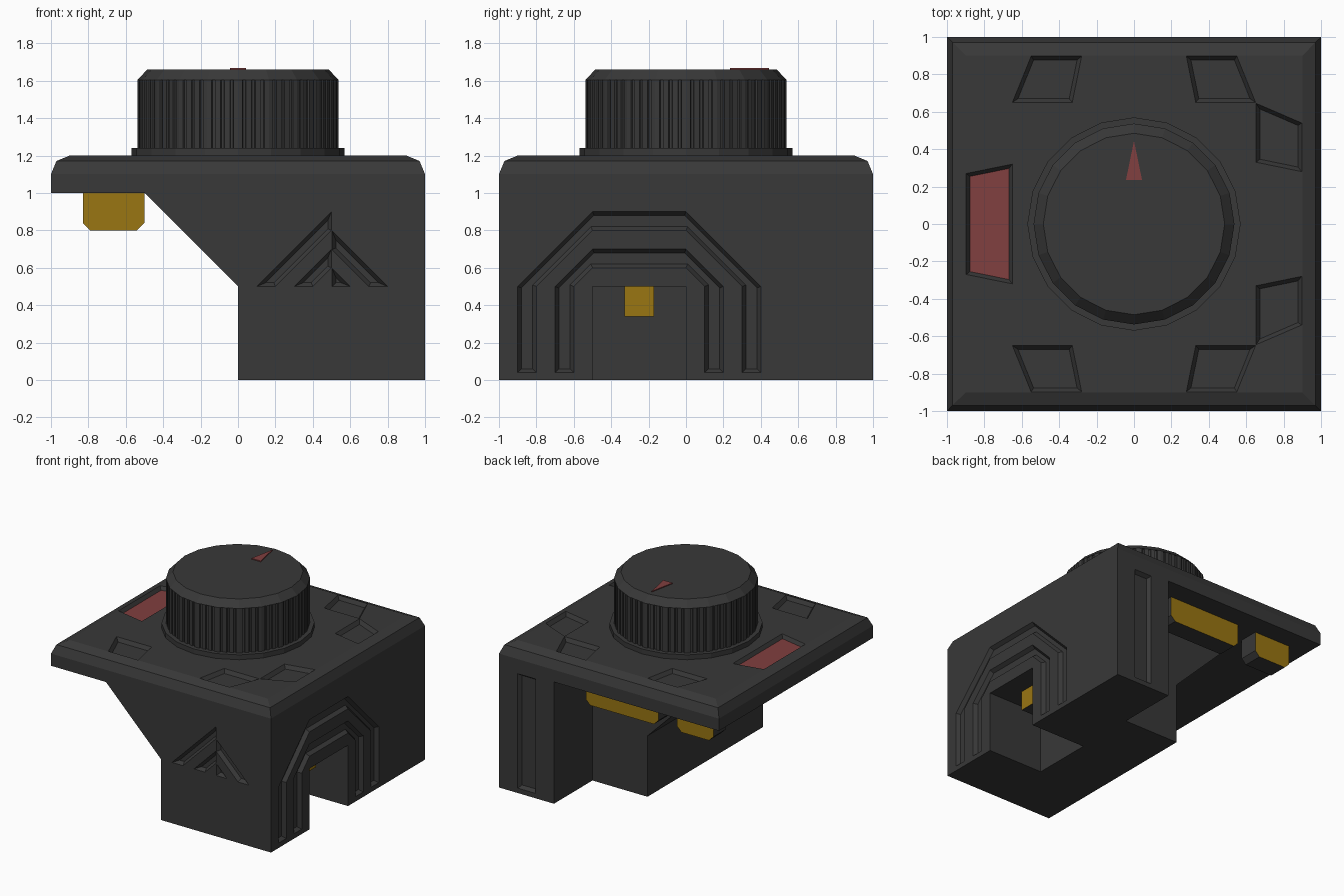
import bpy, bmesh, math
from mathutils import Vector

if "Cube" in bpy.data.objects:
    bpy.data.objects.remove(bpy.data.objects["Cube"])


def material(name, rgb):
    m = bpy.data.materials.new(name)
    m.diffuse_color = (*rgb, 1)
    m.use_nodes = True
    m.node_tree.nodes["Principled BSDF"].inputs["Base Color"].default_value = m.diffuse_color
    return m


DARK = material("dark_grey", (0.04, 0.04, 0.04))
RED = material("red", (0.22, 0.05, 0.05))
YELLOW = material("yellow", (0.32, 0.18, 0.006))

# Drawing planes: (u, v, outward) -> world position
TOP = lambda u, v, w: (u, v, 1.2 + w)
RIGHT = lambda u, v, w: (1 + w, u, v)
FRONT = lambda u, v, w: (u, -1 - w, v)
BACK = lambda u, v, w: (u, 1 + w, v)
FLOOR = lambda u, v, w: (u, v, w)


def loft(bm, rings):
    """Skin a stack of equal-length rings and cap both ends."""
    loops = [[bm.verts.new(p) for p in r] for r in rings]
    n = len(loops[0])
    for a, b in zip(loops, loops[1:]):
        for i in range(n):
            j = (i + 1) % n
            bm.faces.new((a[i], a[j], b[j], b[i]))
    bm.faces.new(loops[0][::-1])
    bm.faces.new(loops[-1])


def finish(bm, name, *mats):
    bmesh.ops.recalc_face_normals(bm, faces=bm.faces[:])
    me = bpy.data.meshes.new(name)
    bm.to_mesh(me)
    bm.free()
    for m in mats:
        me.materials.append(m)
    ob = bpy.data.objects.new(name, me)
    bpy.context.collection.objects.link(ob)
    return ob


def prism(bm, pts, plane, w0, w1):
    loft(bm, [[plane(u, v, w) for u, v in pts] for w in (w0, w1)])


def inset(pts, d):
    """Move every side of a polygon inwards by d."""
    n = len(pts)
    area = sum(pts[i - 1][0] * pts[i][1] - pts[i][0] * pts[i - 1][1] for i in range(n))
    s = 1 if area > 0 else -1
    out = []
    for i in range(n):
        p = Vector(pts[i])
        e1 = (p - Vector(pts[i - 1])).normalized()
        e2 = (Vector(pts[(i + 1) % n]) - p).normalized()
        n1, n2 = Vector((-e1.y, e1.x)) * s, Vector((-e2.y, e2.x)) * s
        out.append(tuple(p + (n1 + n2) * d / (1 + n1.dot(n2))))
    return out


def recess(bm, pts, plane, depth=0.03, d=0.02):
    """Cutter for a sunken panel or groove with sloping walls."""
    floor = inset(pts, d)
    loft(bm, [[plane(u, v, -depth) for u, v in floor],
              [plane(u, v, 0) for u, v in pts],
              [plane(u, v, 0.05) for u, v in pts]])


# Housing: side profile pushed through y, with the top rim bevelled
bm = bmesh.new()
profile = [(0, 0), (1, 0), (1, 1.2), (-1, 1.2), (-1, 1), (-0.5, 1), (0, 0.5)]
prism(bm, profile, FRONT, 0, -2)
rim = [e for e in bm.edges if all(v.co.z > 1.19 for v in e.verts)]
bmesh.ops.bevel(bm, geom=rim, offset=0.1, segments=2, profile=0.5, affect='EDGES')
housing = finish(bm, "housing", DARK)

# All cut-outs in one cutter: rear notch and side tunnel
bm = bmesh.new()
prism(bm, [(-0.7, 0.5), (0.5, 0.5), (0.5, 1.1), (-0.7, 1.1)], FLOOR, -0.1, 1.0)
prism(bm, [(0.5, -0.5), (1.1, -0.5), (1.1, 0), (0.5, 0)], FLOOR, -0.1, 0.5)

# Sunken panels around the dial
for s in (1, -1):
    for m in (1, -1):
        recess(bm, [(m * 0.28, s * 0.897), (m * 0.55, s * 0.897),
                    (m * 0.65, s * 0.65), (m * 0.33, s * 0.65)], TOP)
    recess(bm, [(0.897, s * 0.54), (0.653, s * 0.645),
                (0.653, s * 0.33), (0.897, s * 0.28)], TOP)
red_panel = [(-0.897, -0.27), (-0.65, -0.32), (-0.65, 0.32), (-0.897, 0.27)]
recess(bm, red_panel, TOP)


# Arched grooves around the tunnel
def arch(r):
    return [(-0.5 - r, 0.04), (-0.5 - r, 0.5), (-0.5, 0.5 + r),
            (0, 0.5 + r), (r, 0.5), (r, 0.04)]


for r in (0.4, 0.2):
    recess(bm, arch(r) + arch(r - 0.1)[::-1], RIGHT)

# Staggered chevrons on the front
for r in (0.4, 0.2):
    recess(bm, [(0.5 - r, 0.5), (0.5, 0.5 + r), (0.5, 0.4 + r), (0.6 - r, 0.5)], FRONT)
recess(bm, [(0.503, 0.797), (0.8, 0.5), (0.7, 0.5), (0.503, 0.697)], FRONT)
recess(bm, [(0.503, 0.597), (0.6, 0.5), (0.503, 0.5)], FRONT)

# Upright groove on the back
recess(bm, [(0.67, 0.04), (0.83, 0.04), (0.83, 0.98), (0.67, 0.98)], BACK)
cutter = finish(bm, "cutter", DARK)

mod = housing.modifiers.new("cuts", 'BOOLEAN')
mod.object, mod.operation, mod.solver = cutter, 'DIFFERENCE', 'EXACT'
bpy.context.view_layer.objects.active = housing
bpy.ops.object.modifier_apply(modifier=mod.name)
bpy.data.objects.remove(cutter)

# Red plate on the floor of the left panel
bm = bmesh.new()
prism(bm, inset(red_panel, 0.019), TOP, -0.031, -0.027)
finish(bm, "red_plate", RED)


# Dial: collar, knurled grip, chamfered cap
SIDES = 20


def ring(r):
    return [(r * math.cos(2 * math.pi * i / SIDES), r * math.sin(2 * math.pi * i / SIDES))
            for i in range(SIDES)]


bm = bmesh.new()
prism(bm, ring(0.57), FLOOR, 1.19, 1.24)
finish(bm, "dial_collar", DARK)

grip = []
corners = [Vector(p) for p in ring(0.537)]
for i, a in enumerate(corners):
    b = corners[(i + 1) % SIDES]
    grip.append(tuple(a))
    for t in (0.2, 0.5, 0.8):
        for dt, k in ((-0.06, 1), (-0.04, 0.98), (0.04, 0.98), (0.06, 1)):
            grip.append(tuple(a.lerp(b, t + dt) * k))
bm = bmesh.new()
prism(bm, grip, FLOOR, 1.23, 1.605)
finish(bm, "dial_grip", DARK)

bm = bmesh.new()
loft(bm, [[(x, y, z) for x, y in ring(r)]
          for r, z in ((0.537, 1.605), (0.485, 1.66))])
finish(bm, "dial_cap", DARK)

# Pointer on the dial
bm = bmesh.new()
prism(bm, [(-0.043, 0.235), (0.043, 0.235), (0, 0.445)], FLOOR, 1.655, 1.668)
finish(bm, "dial_pointer", RED)


# Hanging contact blocks with yellow end faces
def contact(name, pts, plane, w0, w1, axis):
    bm = bmesh.new()
    prism(bm, pts, plane, w0, w1)
    bm.normal_update()
    for f in bm.faces:
        f.material_index = 0 if abs(f.normal[axis]) > 0.9 else 1
    finish(bm, name, YELLOW, DARK)


for name, x0, x1 in (("rear_contact", -0.33, 0.33), ("corner_contact", -0.83, -0.5)):
    pts = [(x0, 1.0), (x0, 0.84), (x0 + 0.04, 0.8),
           (x1 - 0.04, 0.8), (x1, 0.84), (x1, 1.0)]
    contact(name, pts, BACK, -0.33, -0.17, 1)
contact("tunnel_contact", [(-0.33, 0.34), (-0.17, 0.34), (-0.17, 0.5), (-0.33, 0.5)],
        RIGHT, -0.33, -0.17, 0)
